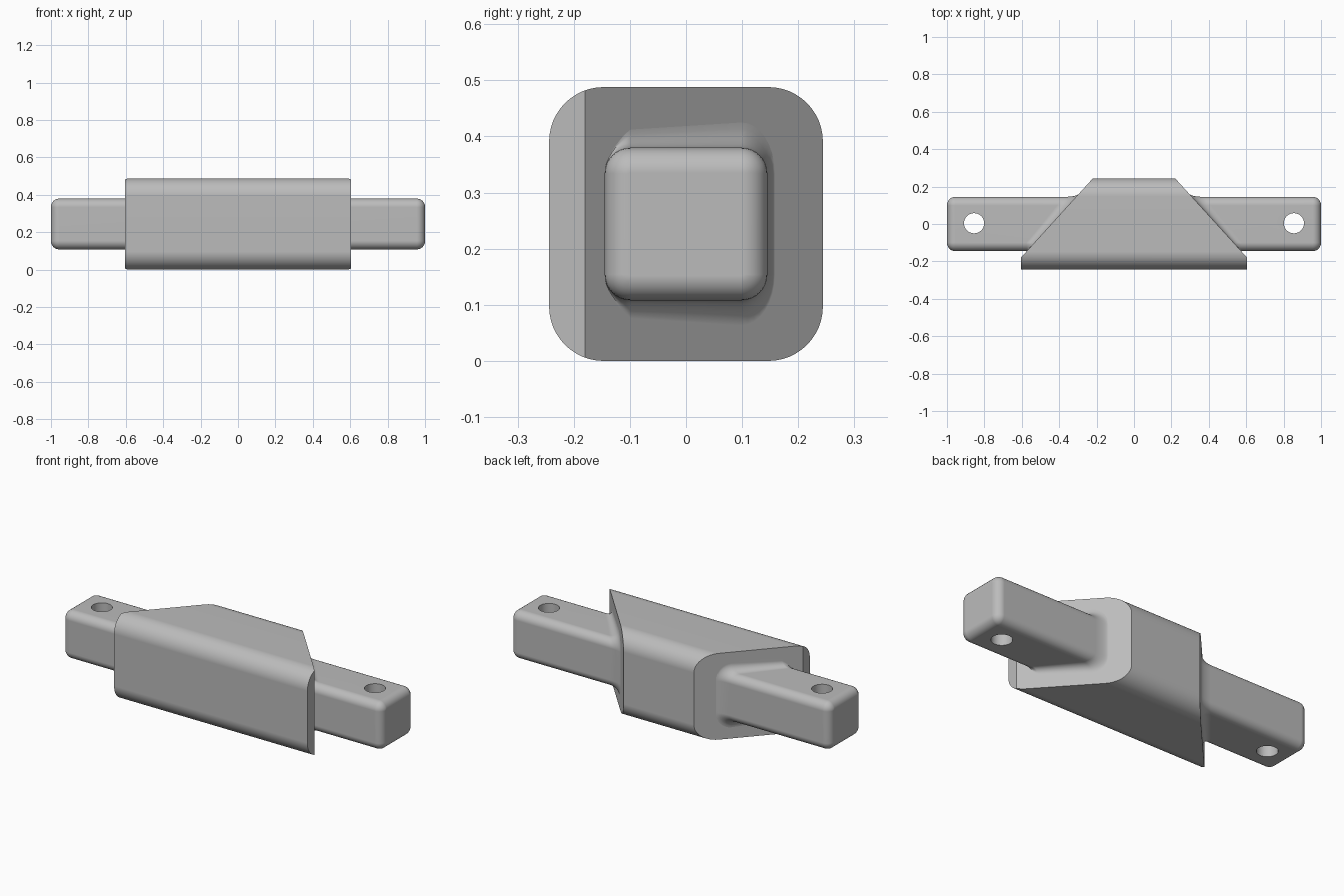
import bpy, bmesh, math
from mathutils import Vector

if "Cube" in bpy.data.objects:
    bpy.data.objects.remove(bpy.data.objects["Cube"])

MID_Z = 0.244
FILLET = 0.045


def material(name, value):
    mat = bpy.data.materials.new(name)
    mat.use_nodes = True
    color = (value, value, value, 1)
    mat.diffuse_color = color
    mat.node_tree.nodes["Principled BSDF"].inputs["Base Color"].default_value = color
    return mat


grey = material("plain grey", 0.5)


def rounded_rect(half_y, half_z, radius, steps=8):
    """Points and outward normals of a rounded rectangle in the YZ plane."""
    result = []
    for corner, (sy, sz) in enumerate([(1, 1), (-1, 1), (-1, -1), (1, -1)]):
        centre = Vector((0, sy * (half_y - radius), MID_Z + sz * (half_z - radius)))
        for i in range(steps + 1):
            a = math.pi / 2 * (corner + i / steps)
            normal = Vector((0, math.cos(a), math.sin(a)))
            result.append((centre + normal * radius, normal))
    return result


def loft(name, rings):
    """Skin a list of rings and cap both ends."""
    bm = bmesh.new()
    loops = [[bm.verts.new(p) for p in ring] for ring in rings]
    for a, b in zip(loops, loops[1:]):
        for i in range(len(a)):
            j = (i + 1) % len(a)
            bm.faces.new((a[i], a[j], b[j], b[i]))
    bm.faces.new(loops[0])
    bm.faces.new(loops[-1])
    bmesh.ops.recalc_face_normals(bm, faces=bm.faces)
    mesh = bpy.data.meshes.new(name)
    bm.to_mesh(mesh)
    bm.free()
    obj = bpy.data.objects.new(name, mesh)
    bpy.context.collection.objects.link(obj)
    mesh.materials.append(grey)
    return obj


def combine(obj, other, operation):
    mod = obj.modifiers.new(operation.title(), "BOOLEAN")
    mod.operation = operation
    mod.solver = "EXACT"
    mod.object = other
    bpy.context.view_layer.objects.active = obj
    bpy.ops.object.modifier_apply(modifier=mod.name)
    bpy.data.objects.remove(other)


# Sloping end plane of the sleeve, as x at a given y
LOW, HIGH = Vector((0.605, -0.18, 0)), Vector((0.22, 0.244, 0))
SLOPE = Vector((HIGH.y - LOW.y, LOW.x - HIGH.x, 0)).normalized()


def slope_x(y):
    return LOW.x - (y - LOW.y) * SLOPE.y / SLOPE.x


# Sleeve: rounded square bar with both ends mitred
outline = [p for p, n in rounded_rect(0.244, 0.244, 0.097, 12)]
sleeve = loft("mitred_sleeve", [[p + Vector((x, 0, 0)) for p in outline] for x in (-LOW.x, LOW.x)])
bm = bmesh.new()
bm.from_mesh(sleeve.data)
for side in (-1, 1):
    cut = bmesh.ops.bisect_plane(
        bm, geom=bm.verts[:] + bm.edges[:] + bm.faces[:],
        plane_co=(side * LOW.x, LOW.y, 0), plane_no=(side * SLOPE.x, SLOPE.y, 0),
        clear_outer=True)
    rim = [e for e in cut["geom_cut"] if isinstance(e, bmesh.types.BMEdge)]
    bmesh.ops.edgeloop_fill(bm, edges=rim)
bmesh.ops.recalc_face_normals(bm, faces=bm.faces)
bm.to_mesh(sleeve.data)
bm.free()


def arm(name, side):
    """Rounded bar with a flared root on the slope and a rounded tip."""
    profile = rounded_rect(0.145, 0.136, 0.046)
    rings = []

    def root(flare, reach):
        ring = []
        for p, n in profile:
            fade = min(1, max(0, (p.y + 0.147) / 0.067))
            q = p + Vector((0, max(n.y, 0) * 0.3, n.z)) * flare * fade
            q.x = side * (slope_x(q.y) + reach * (fade if reach > 0 else 1) / SLOPE.x)
            ring.append(q)
        rings.append(ring)

    root(FILLET, -0.02)
    for i in range(7):
        a = math.pi / 2 * i / 6
        root(FILLET * (1 - math.sin(a)), FILLET * (1 - math.cos(a)))
    for i in range(7):
        a = math.pi / 2 * i / 6
        inset, x = 0.044 * (1 - math.cos(a)), 0.956 + 0.044 * math.sin(a)
        rings.append([p - n * inset + Vector((side * x, 0, 0)) for p, n in profile])
    return loft(name, rings)


# Arms joined to the sleeve, each with a vertical pin hole
for name, side in (("left_arm", 1), ("right_arm", -1)):
    combine(sleeve, arm(name, side), "UNION")
    bpy.ops.mesh.primitive_cylinder_add(
        vertices=32, radius=0.054, depth=1, location=(side * 0.855, 0.004, MID_Z))
    cutter = bpy.context.object
    cutter.name = "pin_hole_cutter"
    cutter.hide_render = True
    cutter.data.materials.append(grey)
    combine(sleeve, cutter, "DIFFERENCE")

# Smooth shading with crisp mitre and hole edges
bpy.ops.object.select_all(action="DESELECT")
sleeve.name = "mitred_sleeve_with_arms"
sleeve.select_set(True)
bpy.context.view_layer.objects.active = sleeve
bpy.ops.object.shade_smooth_by_angle(angle=math.radians(30))
weighted = sleeve.modifiers.new("Even shading", "WEIGHTED_NORMAL")
weighted.keep_sharp = True
